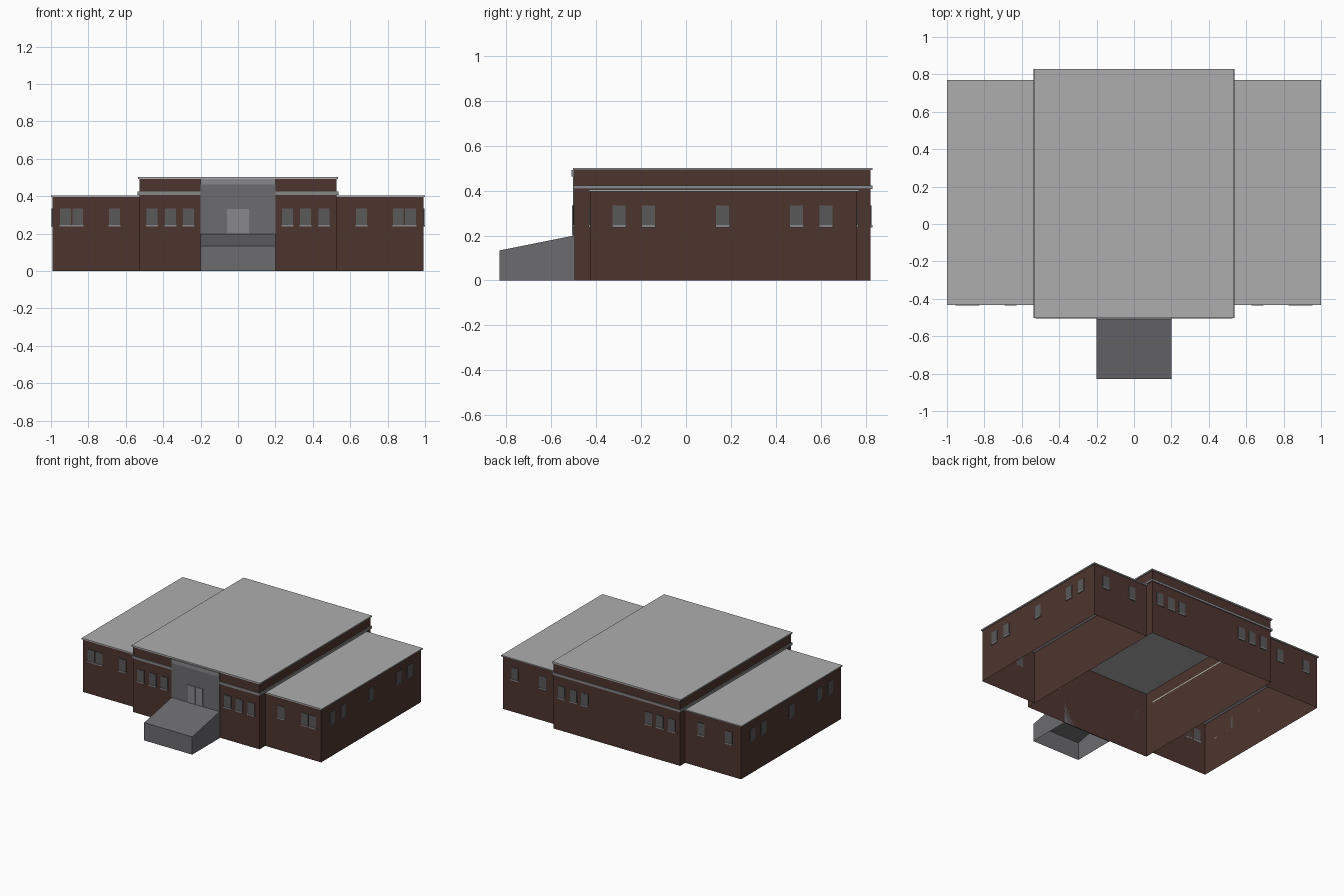
import bpy, bmesh

if "Cube" in bpy.data.objects:
    bpy.data.objects.remove(bpy.data.objects["Cube"])

def material(name, color):
    m = bpy.data.materials.new(name)
    m.diffuse_color = color
    m.use_nodes = True
    m.node_tree.nodes["Principled BSDF"].inputs["Base Color"].default_value = m.diffuse_color
    return m

BRICK = material("brick", (0.075, 0.036, 0.028, 1))
GLASS = material("dark_glass", (0.10, 0.10, 0.10, 1))
ROOF = material("roof_grey", (0.42, 0.42, 0.42, 1))
TRIM = material("trim_grey", (0.25, 0.25, 0.26, 1))
STONE = material("entry_grey", (0.15, 0.15, 0.16, 1))

def box(name, x, y, z, mat, open_dirs=()):
    """Box from ranges; faces whose normals match open_dirs are left out."""
    bm = bmesh.new()
    bmesh.ops.create_cube(bm, size=1)
    for v in bm.verts:
        v.co = [r[0] + (c + 0.5) * (r[1] - r[0]) for c, r in zip(v.co, (x, y, z))]
    bm.normal_update()
    drop = [f for f in bm.faces for a, s in open_dirs if f.normal[a] * s > 0.9]
    if drop:
        bmesh.ops.delete(bm, geom=drop, context='FACES')
    me = bpy.data.meshes.new(name)
    bm.to_mesh(me)
    bm.free()
    ob = bpy.data.objects.new(name, me)
    bpy.context.collection.objects.link(ob)
    me.materials.append(mat)
    return ob

BOTTOM, TOP = (2, -1), (2, 1)

# Central hall: hollow brick shell, open underneath, with a flat roof
box("hall_walls", (-0.527, 0.527), (-0.497, 0.823), (0, 0.492), BRICK, [BOTTOM, TOP])
box("hall_roof", (-0.535, 0.535), (-0.503, 0.83), (0.492, 0.502), ROOF)

# Lower wings on both sides
for side, s in (("right", 1), ("left", -1)):
    xs = sorted((0.527 * s, 0.992 * s))
    box(side + "_wing_walls", xs, (-0.428, 0.762), (0, 0.396), BRICK, [BOTTOM, TOP, (0, -s)])
    box(side + "_wing_roof", sorted((0.527 * s, 1.0 * s)), (-0.433, 0.77), (0.396, 0.405), ROOF)
    # Trim band around the hall, interrupted by the entry
    box(side + "_band", sorted((0.527 * s, 0.536 * s)), (-0.503, 0.83), (0.407, 0.424), TRIM)
    box(side + "_front_band", sorted((0.2 * s, 0.527 * s)), (-0.504, -0.497), (0.407, 0.424), TRIM)
box("back_band", (-0.527, 0.527), (0.823, 0.83), (0.407, 0.424), TRIM)

# Windows with sills: axis is the wall normal, w the wall plane, d the outward direction
def window(name, axis, c, w, d):
    for part, half, z, depth, mat in (("pane", 0.029, (0.246, 0.335), 0.004, GLASS),
                                      ("sill", 0.032, (0.237, 0.246), 0.007, TRIM)):
        along, out = (c - half, c + half), sorted((w, w + d * depth))
        x, y = (out, along) if axis == 0 else (along, out)
        box(name + "_" + part, x, y, z, mat)

for s in (1, -1):
    for c in (0.265, 0.36, 0.46):
        window("hall_front_window", 1, c * s, -0.497, -1)
        window("hall_back_window", 1, c * s, 0.823, 1)
    for c in (0.66, 0.857, 0.922):
        window("wing_front_window", 1, c * s, -0.428, -1)
    for c in (0.66, 0.89):
        window("wing_back_window", 1, c * s, 0.762, 1)
    for c in (-0.298, -0.167, 0.163, 0.493, 0.624):
        window("wing_side_window", 0, c, 0.992 * s, s)

# Entry: tall grey panel, lintel and double door
box("entry_panel", (-0.2, 0.2), (-0.504, -0.497), (0.0, 0.492), STONE)
box("entry_lintel", (-0.2, 0.2), (-0.511, -0.504), (0.463, 0.492), TRIM)
for s in (1, -1):
    box("door_leaf", sorted((0.001 * s, 0.06 * s)), (-0.508, -0.504), (0.2, 0.333), TRIM)

# Entry ramp: open underneath, front edge lowered
ramp = box("entry_ramp", (-0.2, 0.2), (-0.83, -0.5), (0, 0.2), STONE, [BOTTOM])
for v in ramp.data.vertices:
    if v.co.y < -0.7 and v.co.z > 0.1:
        v.co.z = 0.134
